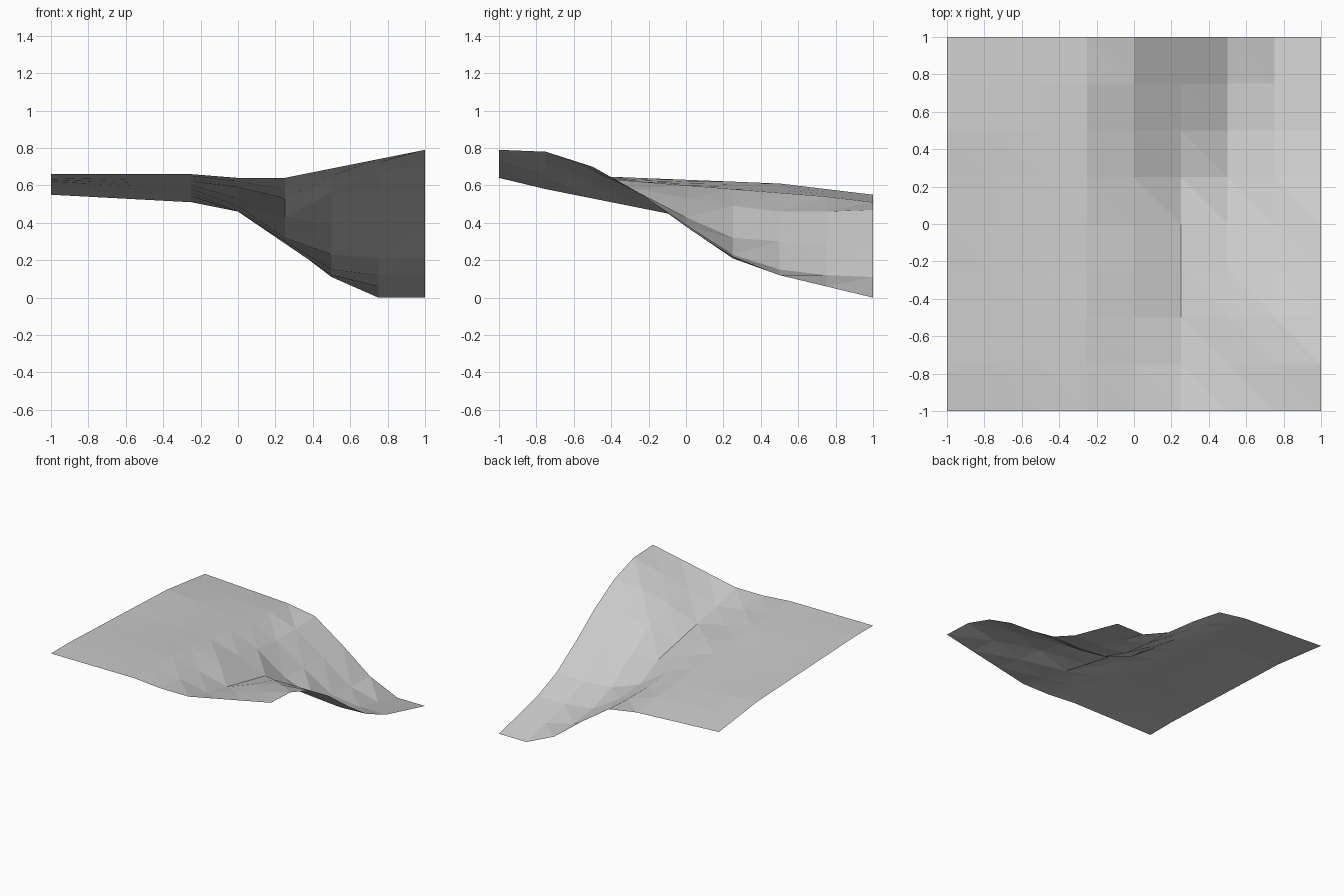
import bpy
import bmesh

# Remove only the default cube
default_cube = bpy.data.objects.get("Cube")
if default_cube:
    bpy.data.objects.remove(default_cube, do_unlink=True)

CELLS = 8
SIZE = 2.0
STEP = SIZE / CELLS

# Height profiles, front to back, in hundredths, keyed by grid column.
# Columns without a profile are blended from their neighbours.
PROFILES = {
    0: (66, 66, 65, 64, 63, 62, 61, 58, 55),  # right border of the plateau
    3: (66, 65, 64, 62, 60, 58, 56, 54, 51),  # edge of the plateau
    4: (64, 62, 59, 58, 53, 49, 46, 46, 47),  # shoulder
    5: (64, 58, 53, 48, 43, 32, 30, 29, 30),  # valley
    6: (69, 65, 62, 56, 39, 23, 15, 12, 11),  # foot of the slope
    7: (74, 72, 68, 56, 39, 21, 12, 6, 0),    # slope
    8: (79, 78, 70, 56, 38, 22, 12, 6, 0),    # left border of the slope
}


def height(column, row):
    """Height of a grid point, blending linearly between profiles."""
    low = max(key for key in PROFILES if key <= column)
    high = min(key for key in PROFILES if key >= column)
    blend = (column - low) / (high - low) if high > low else 0
    start, end = PROFILES[low][row], PROFILES[high][row]
    return (start + (end - start) * blend) / 100


def make_material(name, colour):
    material = bpy.data.materials.new(name)
    material.use_nodes = True
    material.diffuse_color = colour
    shader = next(n for n in material.node_tree.nodes
                  if n.type == "BSDF_PRINCIPLED")
    shader.inputs["Base Color"].default_value = colour
    return material


# Terrain sheet: a grid of points lifted to the profile heights
bm = bmesh.new()
points = [
    [
        bm.verts.new((column * STEP - SIZE / 2,
                      row * STEP - SIZE / 2,
                      height(column, row)))
        for row in range(CELLS + 1)
    ]
    for column in range(CELLS + 1)
]

# Each cell is two flat triangles, split from back right to front left
for column in range(CELLS):
    for row in range(CELLS):
        front_right = points[column][row]
        front_left = points[column + 1][row]
        back_left = points[column + 1][row + 1]
        back_right = points[column][row + 1]
        bm.faces.new((front_right, front_left, back_right))
        bm.faces.new((front_left, back_left, back_right))

mesh = bpy.data.meshes.new("terrain_sheet")
bm.to_mesh(mesh)
bm.free()
mesh.materials.append(make_material("light grey", (0.6, 0.6, 0.6, 1.0)))

terrain = bpy.data.objects.new("terrain_sheet", mesh)
bpy.context.collection.objects.link(terrain)
